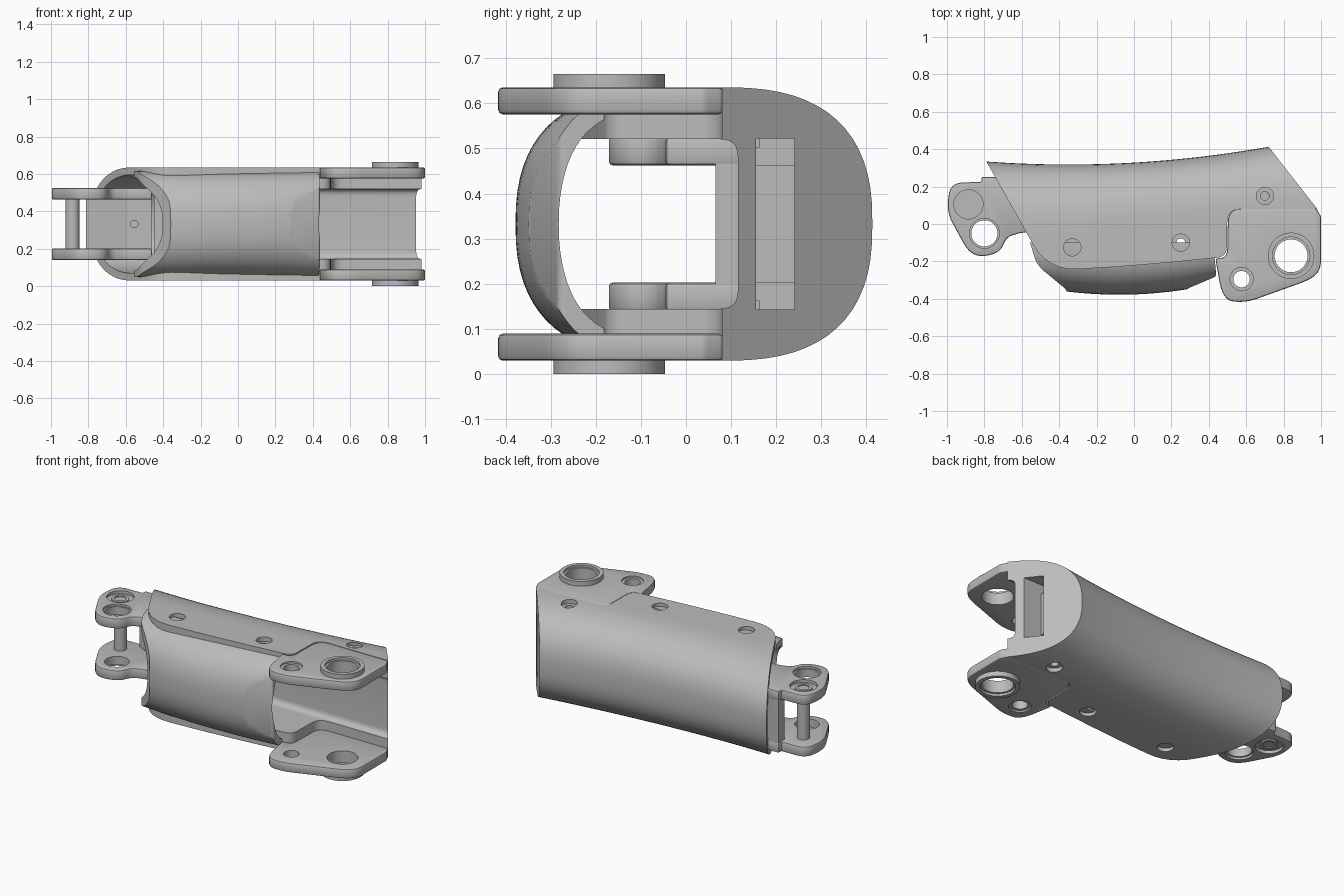
import bpy, bmesh, math
from mathutils import Vector

cube = bpy.data.objects.get("Cube")
if cube:
    bpy.data.objects.remove(cube)

MID = 0.3325   # height of the mirror plane
HALF = 0.303   # half height of the housing

grey = bpy.data.materials.new("satin_grey")
grey.use_nodes = True
grey.diffuse_color = (0.5, 0.5, 0.5, 1)
grey.node_tree.nodes["Principled BSDF"].inputs["Base Color"].default_value = (0.5, 0.5, 0.5, 1)


def finish(name, bm):
    bmesh.ops.recalc_face_normals(bm, faces=bm.faces)
    mesh = bpy.data.meshes.new(name)
    bm.to_mesh(mesh)
    bm.free()
    mesh.materials.append(grey)
    obj = bpy.data.objects.new(name, mesh)
    bpy.context.collection.objects.link(obj)
    return obj


def skin(name, rings):
    """Closed solid through a list of equal rings."""
    bm = bmesh.new()
    loops = [[bm.verts.new(p) for p in ring] for ring in rings]
    n = len(loops[0])
    for a, b in zip(loops, loops[1:]):
        for i in range(n):
            j = (i + 1) % n
            bm.faces.new((a[i], a[j], b[j], b[i]))
    bm.faces.new(loops[0])
    bm.faces.new(loops[-1])
    return finish(name, bm)


def fillet(points, steps=6):
    """Round the corners of an outline given as (x, y, trim)."""
    out = []
    for i, (x, y, r) in enumerate(points):
        p = Vector((x, y))
        if r == 0:
            out.append(p)
            continue
        q = Vector(points[i - 1][:2]) - p
        s = Vector(points[(i + 1) % len(points)][:2]) - p
        a = p + q.normalized() * min(r, q.length * 0.48)
        b = p + s.normalized() * min(r, s.length * 0.48)
        for k in range(steps + 1):
            t = k / steps
            out.append(a * (1 - t) ** 2 + p * 2 * t * (1 - t) + b * t * t)
    return out


def prism(name, points, z0, z1):
    pts = fillet(points)
    return skin(name, [[(p.x, p.y, z) for p in pts] for z in (z0, z1)])


def cylinder(name, x, y, r, z0, z1, r1=None):
    rings = []
    for z, rad in ((z0, r), (z1, r1 or r)):
        rings.append([(x + rad * math.cos(k * math.tau / 48),
                       y + rad * math.sin(k * math.tau / 48), z) for k in range(48)])
    return skin(name, rings)


def loft(name, x0, x1, base, flat, crown, half, power, steps=28):
    """Rounded U section swept along x; flat and crown are functions of x."""
    rings = []
    for i in range(steps + 1):
        x = x0 + (x1 - x0) * i / steps
        ring = [(x, base, MID + half)]
        for k in range(33):
            a = math.pi * k / 32
            c, s = math.cos(a), max(math.sin(a), 0)
            y = flat(x) + (crown(x) - flat(x)) * s ** (2 / power)
            ring.append((x, y, MID + half * math.copysign(abs(c) ** (2 / power), c)))
        ring.append((x, base, MID - half))
        rings.append(ring)
    return skin(name, rings)


def bake(obj):
    dg = bpy.context.evaluated_depsgraph_get()
    mesh = bpy.data.meshes.new_from_object(obj.evaluated_get(dg))
    obj.modifiers.clear()
    obj.data = mesh


def combine(obj, tools, operation="DIFFERENCE"):
    for tool in tools:
        mod = obj.modifiers.new("cut", "BOOLEAN")
        mod.operation = operation
        mod.solver = "EXACT"
        mod.object = tool
        bake(obj)
        bpy.data.objects.remove(tool)


def soften(obj, width):
    mod = obj.modifiers.new("edge", "BEVEL")
    mod.width = width
    mod.segments = 2
    mod.limit_method = "ANGLE"
    mod.angle_limit = math.radians(50)
    bake(obj)


def smooth(obj):
    for p in obj.data.polygons:
        p.use_smooth = True
    obj.data.set_sharp_from_angle(angle=math.radians(32))


def back(x):
    return 0.318 + 0.083 * (x + 0.35) ** 2


def back_flat(x):
    return -0.02 + 0.1 * x


def front(x):
    return -0.378 + 0.22 * (x + 0.08) ** 2


# Housing: curved back with slanted ends and stepped side edges
housing = loft("housing", -0.9, 1.05, -0.4, back_flat, back, HALF, 2.5)
outline = [(-0.79, 0.335, 0), (-0.82, 0.6, 0), (0.57, 0.6, 0), (0.72, 0.413, 0.015),
           (0.98, 0.08, 0), (0.5, 0.08, 0.07), (0.495, -0.175, 0.05), (0.2, -0.205, 0.1),
           (-0.1, -0.23, 0.1), (-0.46, -0.25, 0.16)]
combine(housing, [prism("plan", outline, -0.2, 0.9)], "INTERSECT")

# Through cavity with rounded inner corners
section = fillet([(-0.6, -0.188, 0), (0.115, -0.188, 0.04), (0.115, 0.188, 0.04), (-0.6, 0.188, 0)])
cavity = skin("cavity", [[(x, p.x, MID + p.y) for p in section] for x in (-1.2, 1.2)])
socket = loft("socket", -1.0, -0.45, -0.5, back_flat, lambda x: back(x) - 0.045, HALF - 0.04, 2.5, 8)
combine(housing, [cavity, socket])

# Recess in the slanted end, deeper at both sides
recess = [(0.8, 0.155, 0), (1.1, 0.155, 0), (1.1, 0.24, 0), (0.8, 0.24, 0)]
combine(housing, [prism("recess", recess, MID - 0.19, MID + 0.19)])
deep = [(x - 0.08, y, r) for x, y, r in recess]
for s in (1, -1):
    combine(housing, [prism("recess", deep, *sorted((MID + s * 0.13, MID + s * 0.189)))])

# Counterbored screw holes on both sides
for x, y in ((-0.33, -0.125), (0.25, -0.1), (0.7, 0.15)):
    for s in (1, -1):
        combine(housing, [
            cylinder("bore", x, y, 0.046, MID + s * 0.275, MID + s * 0.4),
            cylinder("bore", x, y, 0.023, MID + s * 0.17, MID + s * 0.35)])
smooth(housing)

# Front cover: thin rounded shell with slanted ends
cover = loft("front_cover", -0.65, 0.6, -0.1, lambda x: -0.11, front, 0.284, 2.4)
cover_plan = [(-0.57, -0.05, 0), (-0.52, -0.22, 0.05), (-0.36, -0.352, 0.02), (-0.33, -0.5, 0),
              (0.22, -0.5, 0), (0.28, -0.348, 0.02), (0.44, -0.28, 0.015), (0.42, -0.05, 0)]
combine(cover, [prism("plan", cover_plan, -0.2, 0.9)], "INTERSECT")
combine(cover, [loft("hollow", -0.8, 0.8, 0.05, lambda x: -0.09,
                     lambda x: front(x) + 0.038, 0.25, 2.4)])
smooth(cover)

lug_plan = [(0.435, -0.185, 0.015), (0.475, -0.41, 0.1), (0.6, -0.42, 0.06), (0.95, -0.295, 0.07),
            (1.0, -0.24, 0.05), (1.0, 0.04, 0.01), (0.975, 0.082, 0.01), (0.503, 0.082, 0.07),
            (0.498, -0.178, 0.05)]
clevis_plan = [(-1.0, 0.06, 0.06), (-0.985, 0.22, 0.07), (-0.815, 0.225, 0), (-0.815, 0.252, 0),
               (-0.75, 0.252, 0), (-0.62, 0.22, 0), (-0.46, 0.17, 0), (-0.46, -0.045, 0),
               (-0.6, -0.045, 0.03), (-0.68, -0.07, 0.03), (-0.72, -0.16, 0.08), (-0.87, -0.18, 0.09)]

for s, side in ((1, "upper"), (-1, "lower")):
    def span(a, b):
        return sorted((MID + s * a, MID + s * b))

    # Wide hinge lug with a raised ring and a screw hole
    lug = prism(side + "_hinge_lug", lug_plan, *span(0.243, HALF))
    soften(lug, 0.01)
    combine(lug, [cylinder("ring", 0.84, -0.17, 0.124, *span(0.26, 0.3325))], "UNION")
    combine(lug, [
        cylinder("bore", 0.84, -0.17, 0.088, *span(0.2, 0.4)),
        cylinder("bore", 0.84, -0.17, 0.1, *span(0.318, 0.4)),
        cylinder("bore", 0.575, -0.295, 0.044, *span(0.2, 0.4)),
        cylinder("bore", 0.575, -0.295, 0.062, *span(0.293, 0.4))])
    smooth(lug)

    # Narrow clevis plate with a pin seat and a lightening hole
    plate = prism(side + "_clevis_plate", clevis_plan, *span(0.13, 0.193))
    soften(plate, 0.009)
    combine(plate, [
        cylinder("bore", -0.885, 0.105, 0.078, *span(0.175, 0.3)),
        cylinder("bore", -0.8, -0.05, 0.07, *span(0.05, 0.3)),
        cylinder("bore", -0.8, -0.05, 0.08, *span(0.18, 0.3))])
    smooth(plate)

    # Flanged end of the pin
    collar = cylinder(side + "_pin_collar", -0.885, 0.105, 0.05, *span(0.165, 0.183))
    combine(collar, [cylinder("bore", -0.885, 0.105, 0.033, *span(0.177, 0.3))])
    smooth(collar)

# Hinge pin
smooth(cylinder("hinge_pin", -0.885, 0.105, 0.037, MID - 0.17, MID + 0.17))

# Web joining the two clevis plates, with a small central hole
web_plan = [(-0.812, 0.19, 0), (-0.812, 0.25, 0), (-0.75, 0.25, 0), (-0.62, 0.218, 0),
            (-0.462, 0.168, 0), (-0.462, 0.065, 0), (-0.6, 0.065, 0), (-0.7, 0.13, 0)]
web = prism("clevis_web", web_plan, MID - 0.14, MID + 0.14)
hole = cylinder("bore", 0, 0, 0.02, -0.1, 0.1)
hole.rotation_euler = (math.pi / 2, 0, 0)
hole.location = (-0.555, 0.05, MID)
bpy.context.view_layer.update()
combine(web, [hole])
smooth(web)
